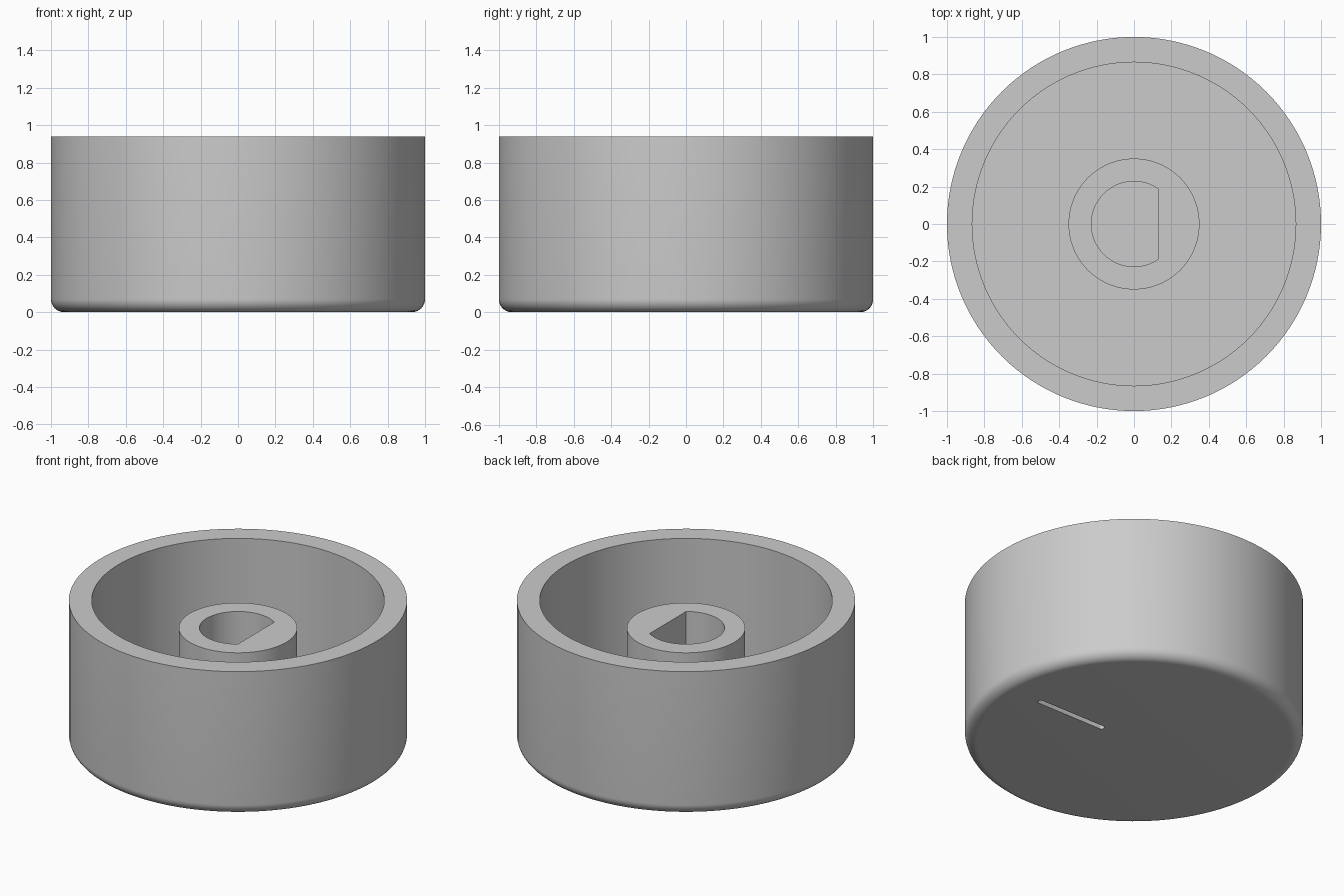
import bpy
import bmesh
import math
from mathutils import Matrix, Vector

if "Cube" in bpy.data.objects:
    bpy.data.objects.remove(bpy.data.objects["Cube"])

HEIGHT, WALL_IN, FLOOR = 0.94, 0.865, 0.133
BOSS_R, BOSS_TOP = 0.35, 0.76
BORE_R, FLAT_X = 0.228, 0.13
FILLET, SEGMENTS = 0.07, 128

grey = bpy.data.materials.new("mid_grey")
grey.use_nodes = True
colour = (0.6, 0.6, 0.6, 1)
grey.diffuse_color = colour
grey.node_tree.nodes["Principled BSDF"].inputs["Base Color"].default_value = colour


def make_object(name, bm):
    bmesh.ops.recalc_face_normals(bm, faces=bm.faces)
    mesh = bpy.data.meshes.new(name)
    bm.to_mesh(mesh)
    bm.free()
    mesh.materials.append(grey)
    obj = bpy.data.objects.new(name, mesh)
    bpy.context.collection.objects.link(obj)
    return obj


def prism(name, outline, low, high):
    """Extrude a closed outline in x, y from low to high."""
    bm = bmesh.new()
    face = bm.faces.new([bm.verts.new((x, y, low)) for x, y in outline])
    extruded = bmesh.ops.extrude_face_region(bm, geom=[face])["geom"]
    top = [v for v in extruded if isinstance(v, bmesh.types.BMVert)]
    bmesh.ops.translate(bm, verts=top, vec=Vector((0, 0, high - low)))
    return make_object(name, bm)


def cut(target, cutter):
    mod = target.modifiers.new(cutter.name, "BOOLEAN")
    mod.operation, mod.solver, mod.object = "DIFFERENCE", "EXACT", cutter
    bpy.context.view_layer.objects.active = target
    bpy.ops.object.modifier_apply(modifier=mod.name)
    bpy.data.objects.remove(cutter)


# Cup with rounded lower edge and central boss, turned about z
fillet = []
for i in range(11):
    a = math.pi / 2 * i / 10
    fillet.append((1 - FILLET + FILLET * math.sin(a), FILLET - FILLET * math.cos(a)))
profile = [(0, 0)] + fillet + [
    (1, HEIGHT), (WALL_IN, HEIGHT), (WALL_IN, FLOOR),
    (BOSS_R, FLOOR), (BOSS_R, BOSS_TOP), (0, BOSS_TOP)]
bm = bmesh.new()
verts = [bm.verts.new((r, 0, z)) for r, z in profile]
edges = [bm.edges.new(pair) for pair in zip(verts, verts[1:])]
bmesh.ops.spin(bm, geom=verts + edges, cent=(0, 0, 0), axis=(0, 0, 1),
               angle=math.tau, steps=SEGMENTS, use_duplicate=False)
bmesh.ops.remove_doubles(bm, verts=bm.verts, dist=0.0001)
knob = make_object("knob_body", bm)

# D-shaped shaft bore
half = math.acos(FLAT_X / BORE_R)
arc = [half + (math.tau - 2 * half) * i / 64 for i in range(65)]
bore = [(BORE_R * math.cos(a), BORE_R * math.sin(a)) for a in arc]
cut(knob, prism("shaft_bore", bore, FLOOR, 1.0))

# Round-ended pointer groove in the outer face
groove_r = 0.018
groove = []
for centre, start in ((0.72, -math.pi / 2), (0.25, math.pi / 2)):
    for i in range(9):
        a = start + math.pi * i / 8
        groove.append((centre + groove_r * math.cos(a), groove_r * math.sin(a)))
cut(knob, prism("pointer_groove", groove, -0.1, 0.033))

# Smooth curved walls, sharp rims
bpy.ops.object.select_all(action="DESELECT")
knob.select_set(True)
bpy.context.view_layer.objects.active = knob
bpy.ops.object.shade_smooth_by_angle(angle=math.radians(30))
